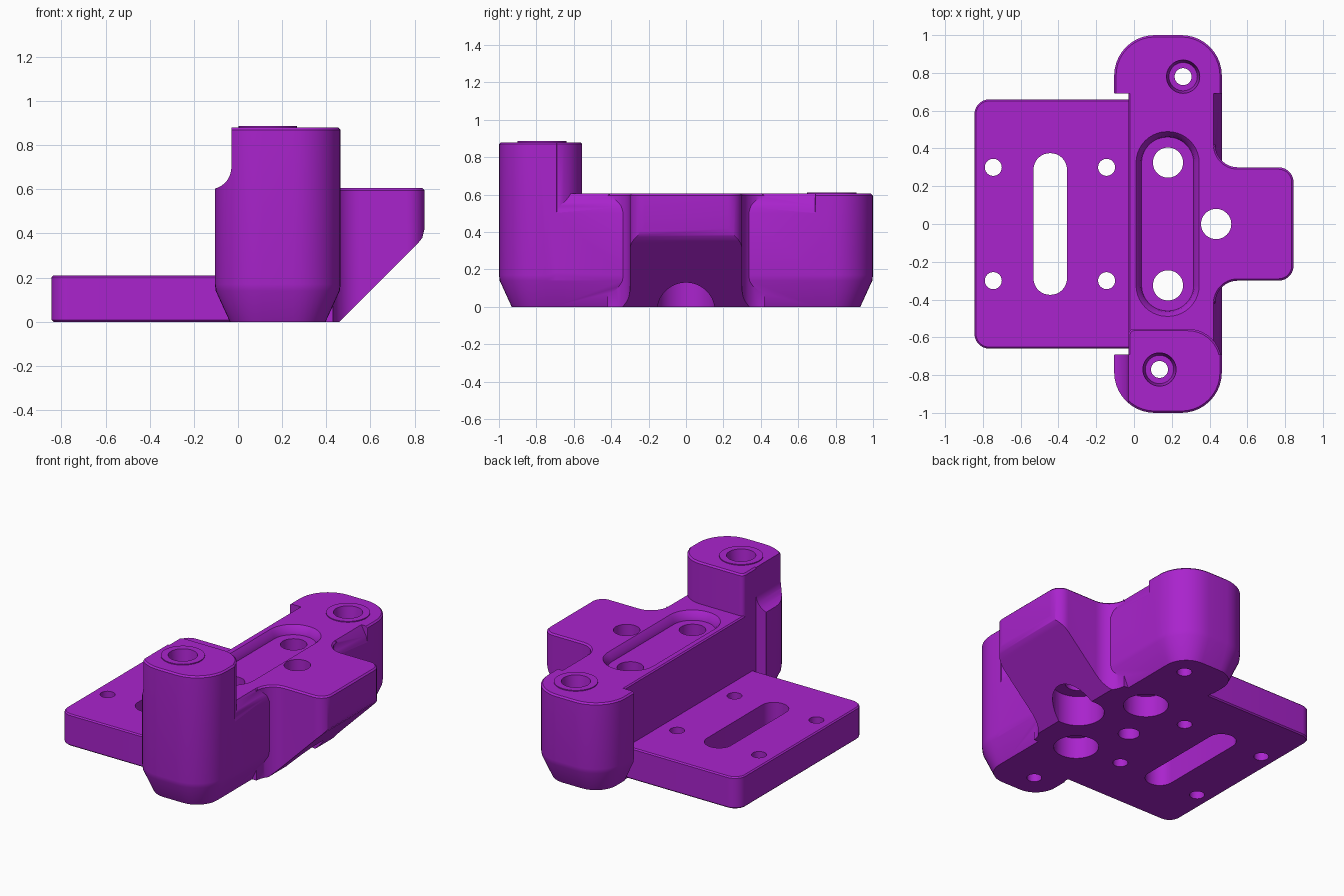
import bpy, bmesh, math

if "Cube" in bpy.data.objects:
    bpy.data.objects.remove(bpy.data.objects["Cube"])

mat = bpy.data.materials.new("purple plastic")
mat.diffuse_color = (0.40, 0.017, 0.61, 1)
mat.use_nodes = True
mat.node_tree.nodes["Principled BSDF"].inputs["Base Color"].default_value = mat.diffuse_color


def loft(name, rings):
    """Solid through equal-length rings of 3D points."""
    bm = bmesh.new()
    vs = [[bm.verts.new(p) for p in r] for r in rings]
    n = len(vs[0])
    bm.faces.new(vs[0])
    bm.faces.new(vs[-1])
    for a, b in zip(vs, vs[1:]):
        for i in range(n):
            j = (i + 1) % n
            bm.faces.new((a[i], a[j], b[j], b[i]))
    bmesh.ops.recalc_face_normals(bm, faces=bm.faces)
    me = bpy.data.meshes.new(name)
    bm.to_mesh(me)
    bm.free()
    ob = bpy.data.objects.new(name, me)
    bpy.context.collection.objects.link(ob)
    me.materials.append(mat)
    return ob


def arc(cx, cy, r, a0, a1, n=10):
    return [(cx + r * math.cos(math.radians(a0 + (a1 - a0) * i / n)),
             cy + r * math.sin(math.radians(a0 + (a1 - a0) * i / n))) for i in range(n + 1)]


def rrect(x0, x1, y0, y1, radii):
    """Rounded rectangle, radii in order lower-left, lower-right, upper-right, upper-left."""
    pts = []
    corners = [(x0, y0, 1, 1), (x1, y0, -1, 1), (x1, y1, -1, -1), (x0, y1, 1, -1)]
    for k, ((x, y, sx, sy), r) in enumerate(zip(corners, radii)):
        pts += arc(x + sx * r, y + sy * r, r, 180 + 90 * k, 270 + 90 * k)
    return pts


def at(pts, z, sy=1):
    return [(x, y * sy, z) for x, y in pts]


def along_y(name, prof, y0, y1):
    return loft(name, [[(x, y, z) for x, z in prof] for y in (y0, y1)])


def cyl(name, x, y, r, z0, z1, r_top=None):
    return loft(name, [at(arc(x, y, q, 0, 351, 39), z) for q, z in ((r, z0), (r_top or r, z1))])


def boolean(target, other, op):
    m = target.modifiers.new("bool", 'BOOLEAN')
    m.operation, m.solver, m.object = op, 'EXACT', other
    bpy.context.view_layer.objects.active = target
    bpy.ops.object.modifier_apply(modifier=m.name)
    bpy.data.objects.remove(other)


def column(name, sy, top):
    """Rounded end column with a tapered foot."""
    def ring(i):
        r = 0.215 - i
        return rrect(-0.105 + i, 0.465 - i, 0.69, 1 - i, (0.005, 0.005, r, r))
    return loft(name, [at(ring(i), z, sy) for i, z in
                       ((0.068, 0), (0.004, 0.14), (0, 0.17), (0, top - 0.01), (0.01, top))])


# Slotted mounting plate
def plate_ring(i):
    return rrect(-0.845 + i, 0.1, -0.66 + i, 0.66 - i, (0.08 - i, 0.005, 0.005, 0.08 - i))


body = loft("bracket_body", [at(plate_ring(i), z) for i, z in
                             ((0.008, 0), (0, 0.008), (0, 0.202), (0.008, 0.21))])

# Central bar with chamfered right side
bar = [(-0.03, 0), (0.397, 0), (0.461, 0.14), (0.465, 0.17), (0.465, 0.50),
       (0.455, 0.54), (0.425, 0.595), (0.42, 0.605), (-0.022, 0.605), (-0.03, 0.597)]
solids = [along_y("central_bar", bar, -0.75, 0.75)]

# End columns and the inner part of the tall tower
solids.append(column("back_column", 1, 0.605))
tower = column("front_tower", -1, 0.88)


def inner_ring(i):
    return rrect(-0.03 + i, 0.465 - i, -0.76, -0.555 - i, (0.005, 0.005, 0.18 - i, 0.03 - i))


boolean(tower, loft("tower_inner", [at(inner_ring(i), z) for i, z in
                                    ((0, 0.5), (0, 0.87), (0.01, 0.88))]), 'UNION')
cove = [(-0.3, 1), (-0.03, 1)] + arc(-0.13, 0.70, 0.10, 0, -75, 8) + [(-0.3, 0.603)]
boolean(tower, along_y("cove_cutter", cove, -1.1, -0.5), 'DIFFERENCE')
solids.append(tower)


# Nose with filleted roots and a sloped underside
def nose_ring(i):
    half = [(0.2, -0.42 + i), (0.43, -0.42 + i)]
    half += arc(0.55, -0.42, 0.12 + i, 175, 90)
    half += arc(0.765, -0.22, 0.08 - i, -90, 0)
    return half + [(x, -y) for x, y in reversed(half)]


nose = loft("nose", [at(nose_ring(i), z) for i, z in ((0, 0), (0, 0.595), (0.01, 0.605))])
slope = [(0.46, -0.001), (0.46, 0), (0.815, 0.355), (0.835, 0.38), (0.845, 0.42),
         (1, 0.42), (1, -0.1), (0.46, -0.1)]
boolean(nose, along_y("slope_cutter", slope, -0.6, 0.6), 'DIFFERENCE')
solids.append(nose)

# Raised rings around the column holes
posts = [(0.135, -0.77, 0.88), (0.26, 0.78, 0.605)]
for x, y, z in posts:
    solids.append(cyl("boss", x, y, 0.132, z - 0.05, z + 0.006))

for s in solids:
    boolean(body, s, 'UNION')

# Holes, counterbores and recesses
cuts = []
for x, y, z in posts:
    cuts.append(cyl("post_hole", x, y, 0.045, -0.1, 1))
    cuts.append(cyl("post_counterbore", x, y, 0.075, z - 0.10, z + 0.02, 0.09))


def recess_ring(i):
    r = 0.168 - i
    return rrect(0.178 - r, 0.178 + r, -0.49 + i, 0.49 - i, [r - 0.002] * 4)


cuts.append(loft("top_recess", [at(recess_ring(i), z) for i, z in
                                ((0.03, 0.55), (0.025, 0.575), (0, 0.606), (0, 0.7))]))
slot = rrect(-0.532, -0.355, -0.375, 0.375, [0.087] * 4)
cuts.append(loft("plate_slot", [at(slot, -0.1), at(slot, 0.4)]))
for s in (1, -1):
    for x in (-0.745, -0.145):
        cuts.append(cyl("screw_hole", x, 0.3 * s, 0.045, -0.1, 0.4))
    cuts.append(cyl("bolt_hole", 0.18, 0.325 * s, 0.08, -0.1, 0.8))
    cuts.append(cyl("bolt_counterbore", 0.18, 0.325 * s, 0.135, -0.1, 0.14))
cuts.append(cyl("nose_hole", 0.435, 0, 0.08, -0.1, 0.8))
cuts.append(cyl("nose_counterbore", 0.435, 0, 0.155, -0.1, 0.2))
cuts.append(cyl("blind_hole", 0.04, 0, 0.065, -0.1, 0.15))
for c in cuts:
    boolean(body, c, 'DIFFERENCE')

# Smooth shading with sharp edges kept
for o in bpy.context.selected_objects:
    o.select_set(False)
body.select_set(True)
bpy.context.view_layer.objects.active = body
bpy.ops.object.shade_smooth_by_angle(angle=math.radians(30))
